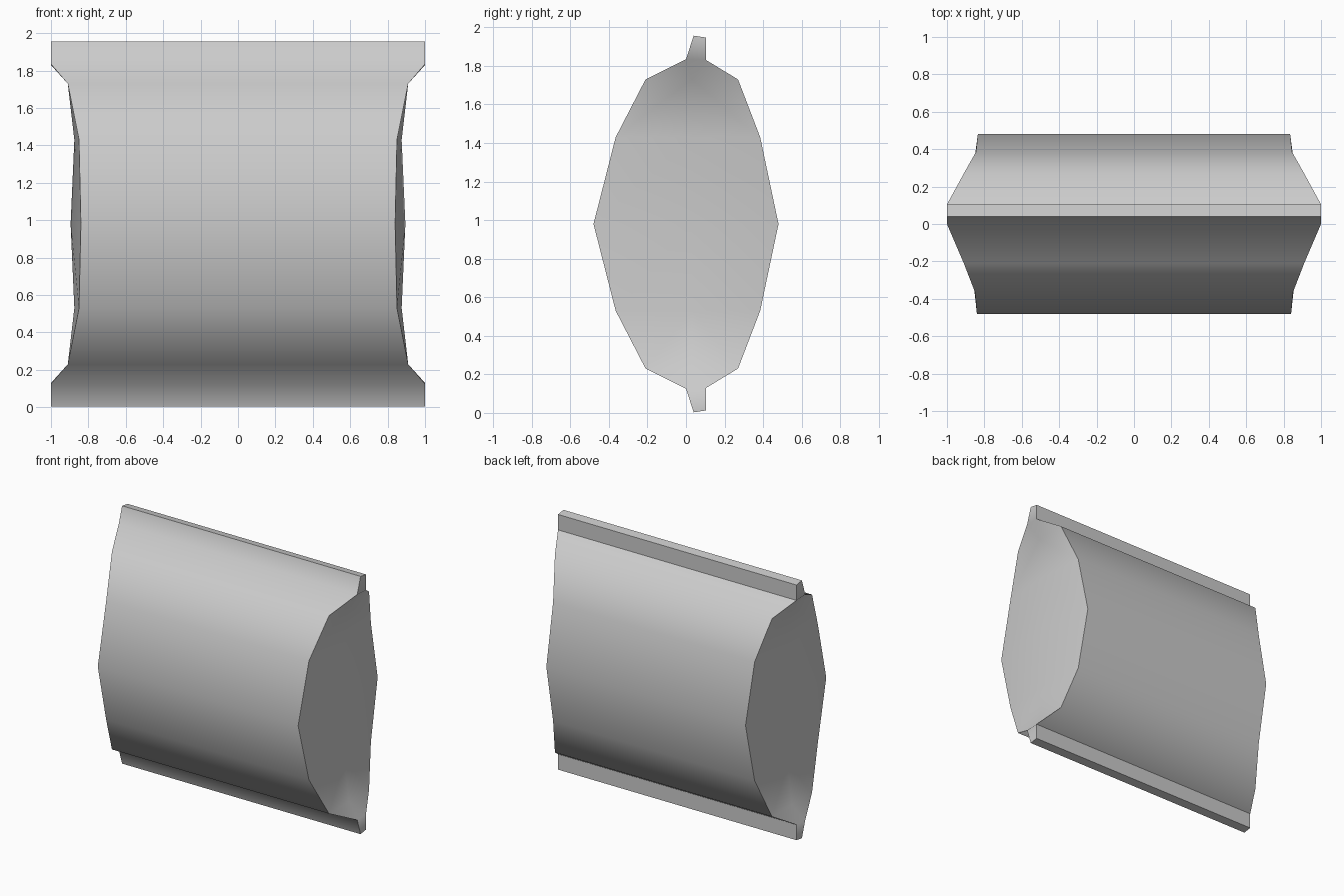
import bpy, bmesh, math

if "Cube" in bpy.data.objects:
    bpy.data.objects.remove(bpy.data.objects["Cube"])

MID_Z = 0.98
# Upper half of the cross-section: (y, height above middle, half-length in x)
front = [(-0.48, 0, 0.84), (-0.365, 0.45, 0.85), (-0.21, 0.75, 0.91), (0.0, 0.855, 1.0)]
seal = [(0.04, 0.977, 1.0), (0.105, 0.967, 1.0)]
back = [(0.105, 0.85, 1.0), (0.27, 0.75, 0.91), (0.385, 0.45, 0.845), (0.48, 0, 0.835)]
upper = front + seal + back
profile = upper + [(y, -h, x) for y, h, x in reversed(upper[1:-1])]
n = len(profile)

bm = bmesh.new()
ends = {}
for side in (-1, 1):
    ends[side] = [bm.verts.new((side * x, y, MID_Z + h)) for y, h, x in profile]

# Wrapper walls running from end to end
for i in range(n):
    j = (i + 1) % n
    bm.faces.new((ends[-1][i], ends[-1][j], ends[1][j], ends[1][i]))

# Gently bulged end panels and flat seal ends
for side in (-1, 1):
    e = ends[side]
    mid = {k: bm.verts.new((side * x, 0.03, MID_Z + h)) for k, h, x in
           ((2, 0.75, 0.91), (1, 0.45, 0.875), (0, 0, 0.895),
            (-1, -0.45, 0.875), (-2, -0.75, 0.91))}
    for k in range(-2, 2):
        bm.faces.new((e[k], e[k + 1], mid[k + 1], mid[k]))
        bm.faces.new((e[9 - k], mid[k], mid[k + 1], e[9 - k - 1]))
    for s, a in ((1, 2), (-1, -2)):
        f, b = e[3 * s], e[6 if s > 0 else 12]
        bm.faces.new((e[a], f, mid[a]))
        bm.faces.new((mid[a], f, b))
        bm.faces.new((mid[a], b, e[9 - a]))
        bm.faces.new((f, e[4 * s], e[5 if s > 0 else 13], b))

bmesh.ops.recalc_face_normals(bm, faces=bm.faces)
mesh = bpy.data.meshes.new("pouch")
bm.to_mesh(mesh)
bm.free()
pouch = bpy.data.objects.new("pouch", mesh)
bpy.context.collection.objects.link(pouch)
bpy.context.view_layer.objects.active = pouch
pouch.select_set(True)
bpy.ops.object.shade_smooth_by_angle(angle=math.radians(50))
